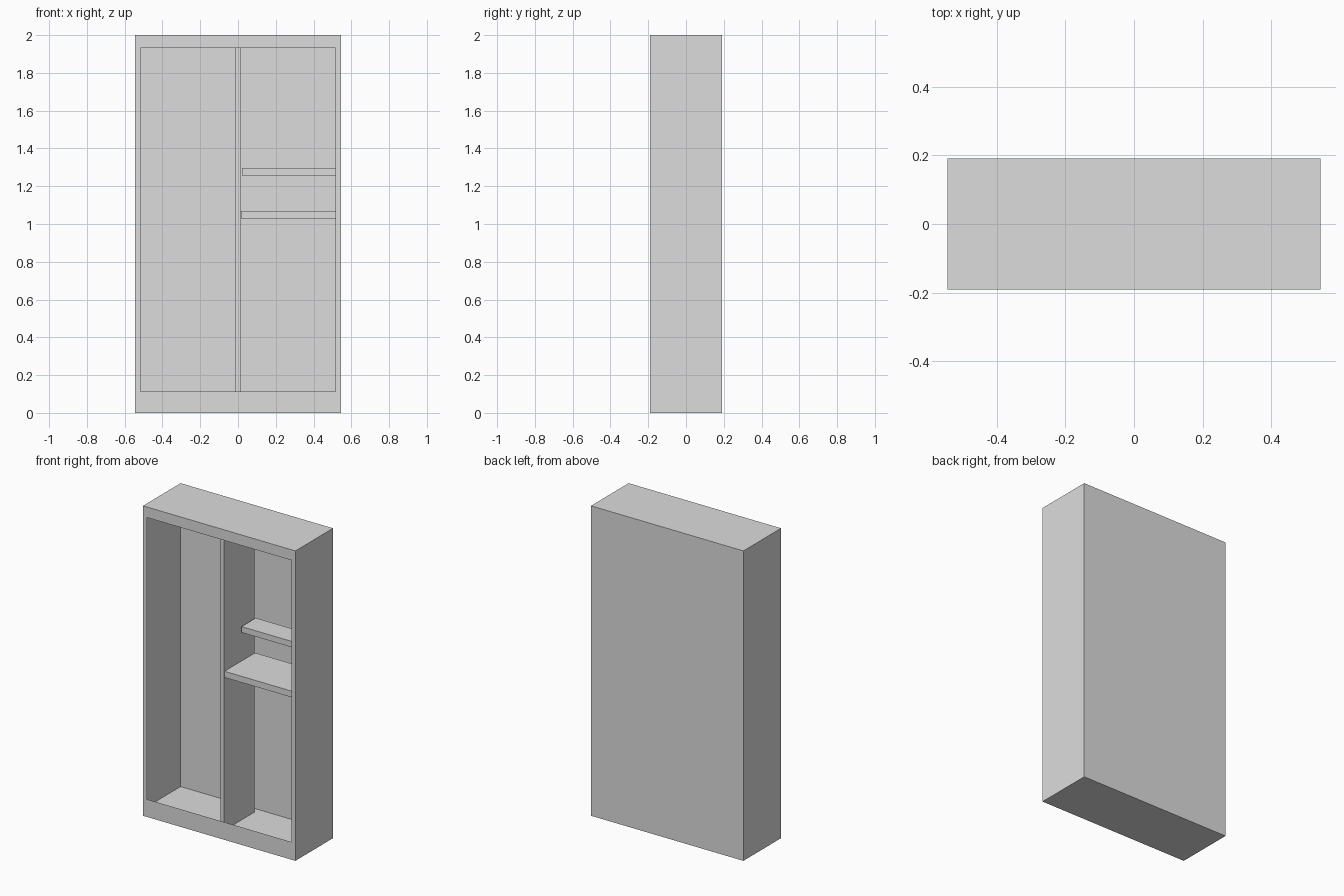
import bpy
import bmesh

cube = bpy.data.objects.get("Cube")
if cube:
    bpy.data.objects.remove(cube, do_unlink=True)

grey = bpy.data.materials.new("plain_grey")
grey.use_nodes = True
colour = (0.72, 0.72, 0.72, 1)
grey.diffuse_color = colour
grey.node_tree.nodes["Principled BSDF"].inputs["Base Color"].default_value = colour


def board(name, x, y, z):
    """Box spanning the (low, high) pairs on each axis."""
    spans = (x, y, z)
    bpy.ops.mesh.primitive_cube_add(size=1, location=[(a + b) / 2 for a, b in spans])
    ob = bpy.context.object
    ob.name = name
    ob.scale = [b - a for a, b in spans]
    bpy.ops.object.transform_apply(location=False, rotation=False, scale=True)
    ob.data.materials.append(grey)
    return ob


W, D, H = 0.544, 0.1915, 2.0     # half width, half depth, height
T = 0.026                        # divider thickness
FLOOR = 0.042                    # height of the inner floor
FRONT, BACK = -0.16, 0.152       # depth range of divider and shelves
FRAME = 0.038                    # width of the frame at the sides
SILL, HEAD = 0.114, 1.932        # bottom and top of the front opening

# Cabinet shell: thin-walled box with a framed opening cut in its front
shell = board("cabinet_shell", (-W, W), (-D, D), (0, H))
bm = bmesh.new()
bm.from_mesh(shell.data)
front = min(bm.faces, key=lambda f: f.calc_center_median().y)
bmesh.ops.inset_individual(bm, faces=[front], thickness=FRAME)
for v in front.verts:
    v.co.z = (HEAD if v.co.z > 0 else SILL) - H / 2
bmesh.ops.delete(bm, geom=[front], context="FACES_ONLY")
bm.to_mesh(shell.data)
bm.free()

# Inner floor, a thin sheet reaching the walls
board("inner_floor", (-W, W), (-D, D), (FLOOR - 0.002, FLOOR))

# Divider and shelves in the left bay
board("divider", (-T / 2, T / 2), (FRONT, BACK), (FLOOR, H))
board("deep_shelf", (0.016, W), (FRONT, BACK), (1.03, 1.07))
board("shallow_shelf", (0.02, W), (0.007, BACK), (1.258, 1.296))
